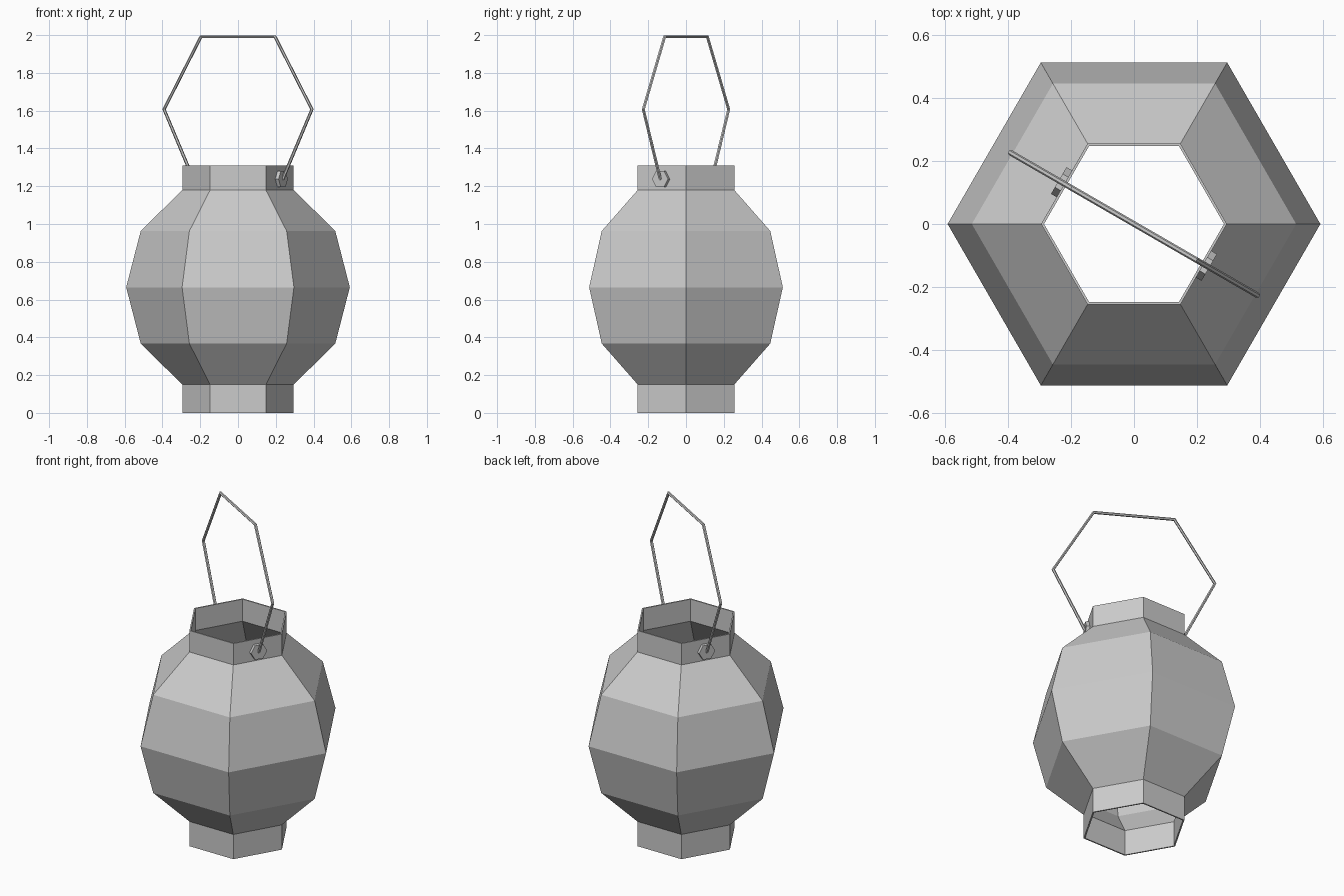
import bpy, bmesh
from math import pi, sin, cos, radians
from mathutils import Matrix

if "Cube" in bpy.data.objects:
    bpy.data.objects.remove(bpy.data.objects["Cube"])

SIDES = 6
TILT = radians(-30)          # handle plane, through two opposite flats


def add_object(name, bm):
    bmesh.ops.recalc_face_normals(bm, faces=bm.faces)
    mesh = bpy.data.meshes.new(name)
    bm.to_mesh(mesh)
    bm.free()
    obj = bpy.data.objects.new(name, mesh)
    bpy.context.collection.objects.link(obj)
    return obj


# Lantern body: open six-sided shell, (radius, height) profile
profile = [(0.295, 0), (0.295, 0.15), (0.515, 0.367), (0.592, 0.665),
           (0.515, 0.963), (0.295, 1.18), (0.295, 1.31)]
bm = bmesh.new()
rings = [[bm.verts.new((r * cos(i * 2 * pi / SIDES), r * sin(i * 2 * pi / SIDES), z))
          for i in range(SIDES)] for r, z in profile]
for low, high in zip(rings, rings[1:]):
    for i in range(SIDES):
        j = (i + 1) % SIDES
        bm.faces.new((low[i], low[j], high[j], high[i]))
body = add_object("lantern_body", bm)

# Thin wall, thickened inwards
wall = body.modifiers.new("wall", 'SOLIDIFY')
wall.thickness = 0.008
wall.offset = -1
wall.use_even_offset = True

# Hexagonal handle lugs on two opposite collar faces
for name, side in (("lug_front", 1), ("lug_back", -1)):
    bm = bmesh.new()
    place = (Matrix.Rotation(TILT, 4, 'Z') @ Matrix.Translation((side * 0.264, 0, 1.238))
             @ Matrix.Rotation(pi / 2, 4, 'Y') @ Matrix.Rotation(pi / 2, 4, 'Z'))
    bmesh.ops.create_cone(bm, cap_ends=True, segments=6, radius1=0.049, radius2=0.049,
                          depth=0.024, matrix=place)
    # keep a point of the hexagon facing sideways
    top = max(v.co.z for v in bm.verts)
    if top > 1.238 + 0.045:
        bmesh.ops.rotate(bm, verts=bm.verts, cent=(0, 0, 1.238), matrix=Matrix.Rotation(
            pi / 6, 3, (cos(TILT), sin(TILT), 0)))
    add_object(name, bm)

# Bent wire handle
half = [(0.272, 1.235), (0.452, 1.607), (0.226, 1.992)]
path = half + [(-d, z) for d, z in reversed(half)]
curve = bpy.data.curves.new("wire_handle", 'CURVE')
curve.dimensions = '3D'
curve.bevel_depth = 0.009
curve.bevel_resolution = 1
curve.use_fill_caps = True
spline = curve.splines.new('POLY')
spline.points.add(len(path) - 1)
for point, (d, z) in zip(spline.points, path):
    point.co = (d * cos(TILT), d * sin(TILT), z, 1)
spline.use_smooth = False
handle = bpy.data.objects.new("wire_handle", curve)
bpy.context.collection.objects.link(handle)
